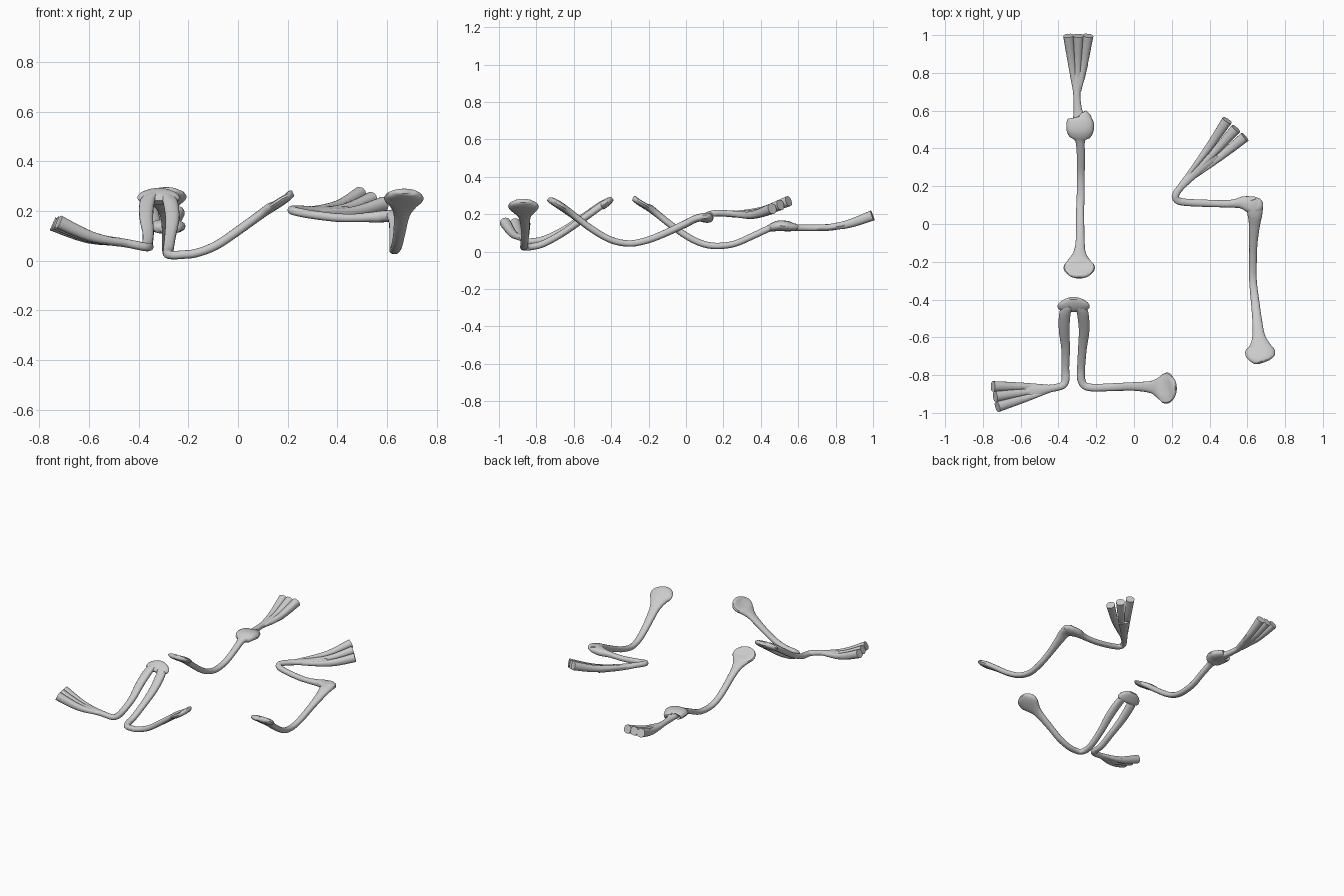
import bpy, bmesh, math
from mathutils import Vector

SIDES = 16


def catmull(a, b, c, d, t):
    return [0.5 * (2*q + (r-p)*t + (2*p-5*q+4*r-s)*t*t + (3*q-p-3*r+s)*t**3)
            for p, q, r, s in zip(a, b, c, d)]


def limb(name, pts, dent=(), steps=4):
    """Sweep an oval along (x, y, z, width, thickness); dent = point indices dished on top."""
    rows = [list(p) + [0.55 if i in dent else 0.0] for i, p in enumerate(pts)]
    path = []
    for i in range(len(rows) - 1):
        a, d = rows[max(i-1, 0)], rows[min(i+2, len(rows)-1)]
        path += [catmull(a, rows[i], rows[i+1], d, k/steps) for k in range(steps)]
    path.append(rows[-1])
    bm = bmesh.new()
    rings = []
    for i, p in enumerate(path):
        tan = Vector(path[min(i+1, len(path)-1)][:3]) - Vector(path[max(i-1, 0)][:3])
        tan.normalize()
        side = tan.cross(Vector((0, 0, 1))).normalized()
        up = side.cross(tan)
        ring = []
        for k in range(SIDES):
            ang = 2 * math.pi * k / SIDES
            u, v = math.cos(ang), math.sin(ang)
            u = math.copysign(abs(u)**0.85, u)
            v = math.copysign(abs(v)**0.85, v)
            if v > 0:
                v *= 1 - max(p[5], 0) * (1 - u*u)
            ring.append(bm.verts.new(Vector(p[:3]) + side*u*max(p[3], .006)/2
                                     + up*v*max(p[4], .006)/2))
        rings.append(ring)
    for r, s in zip(rings, rings[1:]):
        for k in range(SIDES):
            j = (k + 1) % SIDES
            bm.faces.new((r[k], r[j], s[j], s[k]))
    bm.faces.new(rings[0][::-1])
    bm.faces.new(rings[-1])
    bmesh.ops.recalc_face_normals(bm, faces=bm.faces)
    me = bpy.data.meshes.new(name)
    bm.to_mesh(me)
    bm.free()
    ob = bpy.data.objects.new(name, me)
    bpy.context.collection.objects.link(ob)
    bpy.ops.object.select_all(action='DESELECT')
    ob.select_set(True)
    bpy.context.view_layer.objects.active = ob
    bpy.ops.object.shade_smooth_by_angle(angle=math.radians(40))
    return ob


def fork(name, base, mid, tip, side):
    """Three flared prongs fanning out from the palm."""
    base, mid, tip, side = map(Vector, (base, mid, tip, side))
    for i in (-1, 0, 1):
        limb(f"{name}_prong_{i+2}", [
            (*(base + side*i*0.2), .02, .02),
            (*(mid + side*i*0.62), .041, .042),
            (*(tip + side*i), .056, .056)])


# straight piece: bowl, handle, knob, palm
X = -.285
limb("straight_handle", [
    (X-.005, -.284, .285, .05, .022), (X-.005, -.275, .281, .10, .032),
    (X-.005, -.25, .268, .155, .04), (X-.005, -.22, .25, .162, .042),
    (X-.005, -.19, .23, .115, .04), (X-.003, -.15, .198, .065, .037),
    (X, -.09, .15, .047, .036), (X, 0, .085, .043, .036), (X, .08, .045, .042, .035),
    (X+.003, .16, .03, .042, .034), (X+.003, .26, .042, .042, .034),
    (X+.004, .36, .085, .043, .035), (X, .44, .122, .052, .036),
    (X, .46, .129, .11, .046), (X, .495, .138, .143, .056), (X, .54, .136, .143, .056),
    (X, .565, .131, .11, .046), (X-.01, .585, .128, .052, .036),
    (X-.018, .69, .127, .038, .034), (X-.014, .77, .13, .075, .036),
    (X-.01, .85, .14, .105, .03)], dent=(2, 3))
fork("straight", (X-.016, .70, .127), (X-.012, .85, .143), (X-.01, .997, .193), (.052, 0, 0))

# zigzag piece: bowl, handle, elbow pad, arm, palm
limb("zigzag_handle", [
    (.672, -.733, .28, .05, .022), (.67, -.724, .275, .10, .032),
    (.668, -.70, .262, .15, .04), (.668, -.67, .243, .156, .042),
    (.666, -.64, .222, .11, .04), (.66, -.59, .185, .066, .037),
    (.651, -.5, .118, .05, .036), (.64, -.4, .062, .044, .035),
    (.63, -.3, .043, .04, .034), (.63, -.2, .063, .04, .036),
    (.632, -.1, .103, .044, .038), (.638, 0, .15, .06, .04),
    (.64, .05, .175, .078, .04), (.638, .10, .187, .085, .04), (.63, .13, .195, .04, .025)])
limb("zigzag_pad", [
    (.682, .10, .186, .03, .02), (.665, .10, .187, .07, .038), (.63, .10, .182, .092, .046),
    (.58, .112, .178, .07, .048), (.54, .11, .175, .046, .042), (.50, .107, .174, .038, .036)])
limb("zigzag_arm", [
    (.56, .108, .176, .046, .04), (.48, .107, .172, .038, .034), (.40, .109, .173, .038, .034),
    (.30, .113, .185, .038, .034), (.245, .119, .195, .038, .034),
    (.222, .134, .201, .038, .034), (.222, .158, .205, .038, .034),
    (.25, .198, .205, .038, .034), (.32, .275, .2, .058, .036),
    (.42, .38, .203, .095, .034)])
fork("zigzag", (.29, .245, .202), (.43, .385, .208), (.54, .505, .25), (.047, -.044, -.02))

# folded piece: bowl and right leg
limb("folded_bowl_leg", [
    (.222, -.87, .272, .05, .022), (.212, -.87, .267, .10, .032),
    (.19, -.87, .253, .155, .04), (.16, -.868, .233, .16, .042),
    (.13, -.866, .213, .115, .04), (.09, -.863, .185, .065, .037),
    (0, -.86, .12, .045, .036), (-.09, -.863, .06, .042, .035),
    (-.17, -.866, .03, .04, .034), (-.225, -.866, .024, .04, .034),
    (-.262, -.855, .022, .04, .034), (-.28, -.82, .027, .042, .036),
    (-.28, -.76, .043, .042, .036), (-.273, -.66, .098, .046, .036),
    (-.264, -.56, .168, .056, .038), (-.272, -.47, .234, .06, .038),
    (-.29, -.43, .262, .05, .03)], dent=(2, 3))

# folded piece: palm and left leg
limb("folded_fork_leg", [
    (-.60, -.89, .09, .105, .03), (-.52, -.883, .08, .07, .036),
    (-.45, -.872, .07, .042, .034), (-.40, -.863, .06, .038, .034),
    (-.373, -.85, .055, .04, .034), (-.362, -.82, .055, .042, .034),
    (-.364, -.76, .065, .042, .036), (-.362, -.66, .112, .046, .036),
    (-.37, -.56, .177, .056, .038), (-.365, -.47, .238, .06, .038),
    (-.345, -.43, .265, .05, .03)])
fork("folded", (-.45, -.872, .07), (-.595, -.893, .093), (-.735, -.914, .152), (.012, -.054, .004))

# folded piece: pad joining both legs
limb("folded_pad", [
    (-.32, -.455, .234, .12, .03), (-.32, -.445, .246, .165, .042),
    (-.32, -.425, .262, .165, .042), (-.32, -.405, .276, .115, .034),
    (-.32, -.393, .284, .06, .022)])
